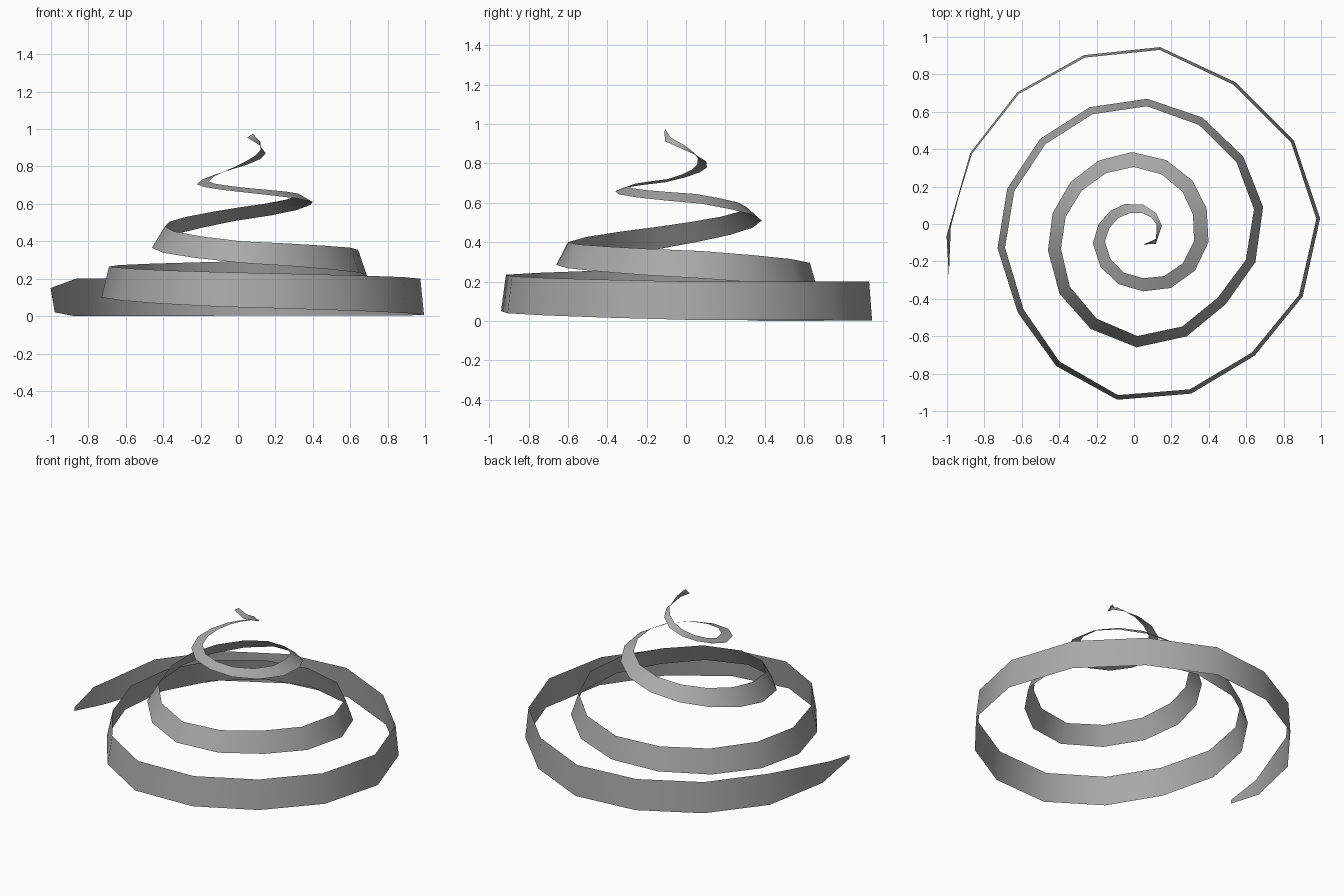
import bpy
import bmesh
from math import sin, cos, radians
from mathutils import Vector

default_cube = bpy.data.objects.get("Cube")
if default_cube:
    bpy.data.objects.remove(default_cube, do_unlink=True)

# Spiral path of the lower edge: step, angle in degrees, radius
PATH = [
    (0, 191.5, 1.056), (1, 177, 1.026), (5, 84.7, 1.02), (6, 59, .966),
    (8, 6, .955), (10, -46.6, .873), (12, -98.8, .88), (14, -148.7, .779),
    (15, -175.6, .777), (19, -272, .74), (22, -346, .665), (24, -399, .572),
    (26, -453, .59), (29, -532, .51), (33, -623, .458), (36, -696, .376),
    (40, -809, .29), (43, -893, .267), (46, -962, .2), (49, -1050, .12),
    (51, -1163, .04),
]

# Ribbon section: step, lower edge height, rise, inward lean, backward trail
SECTION = [
    (0, .09, .025, 0, 0), (1, .03, .13, -.02, .05), (2, .01, .2, .01, 0),
    (8, .015, .195, .02, 0), (12, .06, .185, .025, 0), (15, .11, .165, .04, 0),
    (19, .165, .14, .04, 0), (22, .225, .14, .05, 0), (26, .295, .115, .06, 0),
    (29, .375, .115, .07, 0), (33, .52, .07, .08, 0), (36, .605, .05, .08, 0),
    (40, .67, .025, .07, 0), (43, .715, .015, .065, 0), (46, .79, .015, .055, 0),
    (49, .88, .02, .02, .02), (51, .965, .02, 0, .03),
]
CENTRE = Vector((.045, -.07, 0))


def interpolate(keys, step):
    """Blend linearly between the two key rows around a step."""
    for low, high in zip(keys, keys[1:]):
        if step <= high[0]:
            blend = (step - low[0]) / (high[0] - low[0])
            return [a + (b - a) * blend for a, b in zip(low[1:], high[1:])]


def make_material(name, colour):
    material = bpy.data.materials.new(name)
    material.use_nodes = True
    material.diffuse_color = colour
    shader = next(n for n in material.node_tree.nodes if n.type == 'BSDF_PRINCIPLED')
    shader.inputs["Base Color"].default_value = colour
    return material


# Ribbon: one quad per step between the lower and upper edge
bm = bmesh.new()
previous = None
for step in range(PATH[-1][0] + 1):
    angle, radius = interpolate(PATH, step)
    height, rise, lean, trail = interpolate(SECTION, step)
    outward = Vector((cos(radians(angle)), sin(radians(angle)), 0))
    backward = Vector((-outward.y, outward.x, 0))
    lower = CENTRE + outward * radius + Vector((0, 0, height))
    upper = lower - outward * lean + backward * trail + Vector((0, 0, rise))
    pair = bm.verts.new(lower), bm.verts.new(upper)
    if previous:
        bm.faces.new((pair[0], previous[0], previous[1], pair[1]))
    previous = pair

# Rest the ribbon on the ground
lowest = min(v.co.z for v in bm.verts)
bmesh.ops.translate(bm, verts=bm.verts, vec=(0, 0, -lowest))

mesh = bpy.data.meshes.new("spiral_ribbon")
bm.to_mesh(mesh)
bm.free()
mesh.materials.append(make_material("grey", (.4, .4, .4, 1)))
ribbon = bpy.data.objects.new("spiral_ribbon", mesh)
bpy.context.collection.objects.link(ribbon)
bpy.context.view_layer.objects.active = ribbon
ribbon.select_set(True)
bpy.ops.object.shade_smooth_by_angle(angle=radians(80))
